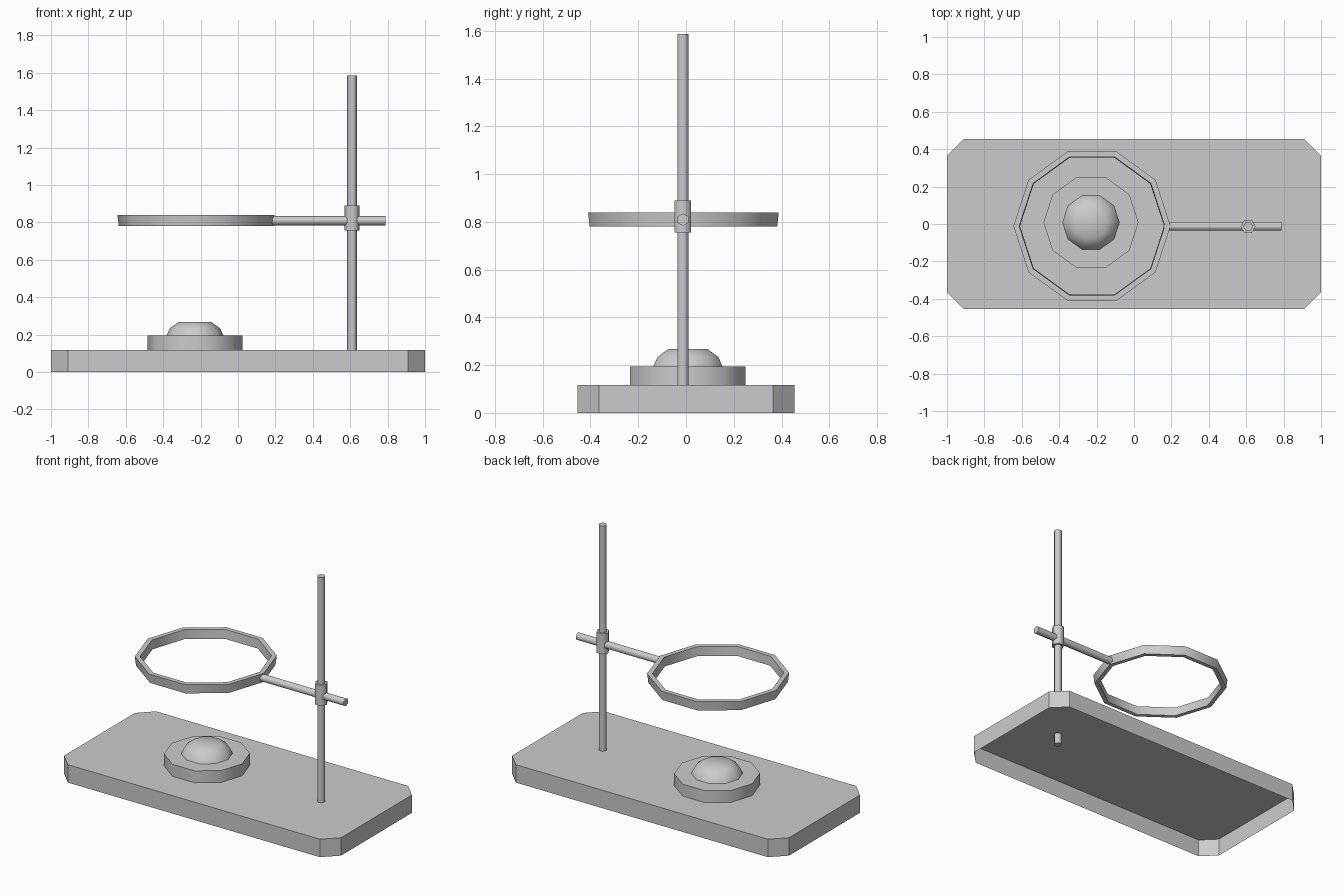
import bpy, bmesh
from math import sin, cos, pi, radians

if "Cube" in bpy.data.objects:
    bpy.data.objects.remove(bpy.data.objects["Cube"])


def circle(n, r, z, start=0.0):
    return [(r * cos(start + 2 * pi * i / n), r * sin(start + 2 * pi * i / n), z) for i in range(n)]


def loft(name, rings, loc=(0, 0, 0), rot=(0, 0, 0), bottom=True, top=True, closed=False, smooth=None):
    """Skin stacked vertex loops into one object."""
    bm = bmesh.new()
    loops = [[bm.verts.new(p) for p in ring] for ring in rings]
    n = len(loops[0])
    pairs = list(zip(loops, loops[1:]))
    if closed:
        pairs.append((loops[-1], loops[0]))
    for a, b in pairs:
        for i in range(n):
            j = (i + 1) % n
            bm.faces.new((a[i], a[j], b[j], b[i]))
    if bottom and not closed:
        bm.faces.new(loops[0][::-1])
    if top and not closed:
        bm.faces.new(loops[-1])
    mesh = bpy.data.meshes.new(name)
    bm.to_mesh(mesh)
    bm.free()
    ob = bpy.data.objects.new(name, mesh)
    ob.location, ob.rotation_euler = loc, rot
    bpy.context.collection.objects.link(ob)
    if smooth:
        bpy.ops.object.select_all(action='DESELECT')
        ob.select_set(True)
        bpy.context.view_layer.objects.active = ob
        bpy.ops.object.shade_smooth_by_angle(angle=radians(smooth))
    return ob


def rod(name, r, length, loc, rot=(0, 0, 0)):
    return loft(name, [circle(6, r, 0), circle(6, r, length)], loc, rot, smooth=65)


# Base plate: hollow underneath, clipped corners
X, Y, C, H = 1.0, 0.455, 0.09, 0.117
outline = [(X, Y - C), (X - C, Y), (C - X, Y), (-X, Y - C),
           (-X, C - Y), (C - X, -Y), (X - C, -Y), (X, C - Y)]
loft("base", [[(x, y, z) for x, y in outline] for z in (0, H)], bottom=False)

# Burner plate and domed burner head
loft("burner_plate", [circle(10, 0.254, H), circle(10, 0.254, 0.195)],
     (-0.23, 0.008, 0), bottom=False, smooth=40)
dome = [(0.152, 0.195), (0.134, 0.234), (0.087, 0.267)]
loft("burner_dome", [circle(10, r, z) for r, z in dome],
     (-0.23, 0.008, 0), bottom=False, smooth=50)

# Upright rod, clamp and horizontal arm
AX, AY, AZ = 0.61, -0.013, 0.809
rod("upright_rod", 0.026, 1.54, (AX, AY, 0.046))
rod("clamp", 0.04, 0.134, (AX, AY, 0.756))
rod("ring_arm", 0.026, 0.633, (0.155, AY, AZ), (0, pi / 2, 0))

# Support ring, slightly tapered on the outside
section = [(0.413, 0.78), (0.42, 0.84), (0.389, 0.84), (0.385, 0.78)]
loft("support_ring", [circle(10, r, z) for r, z in section],
     (-0.2245, -0.011, 0), closed=True, smooth=40)
